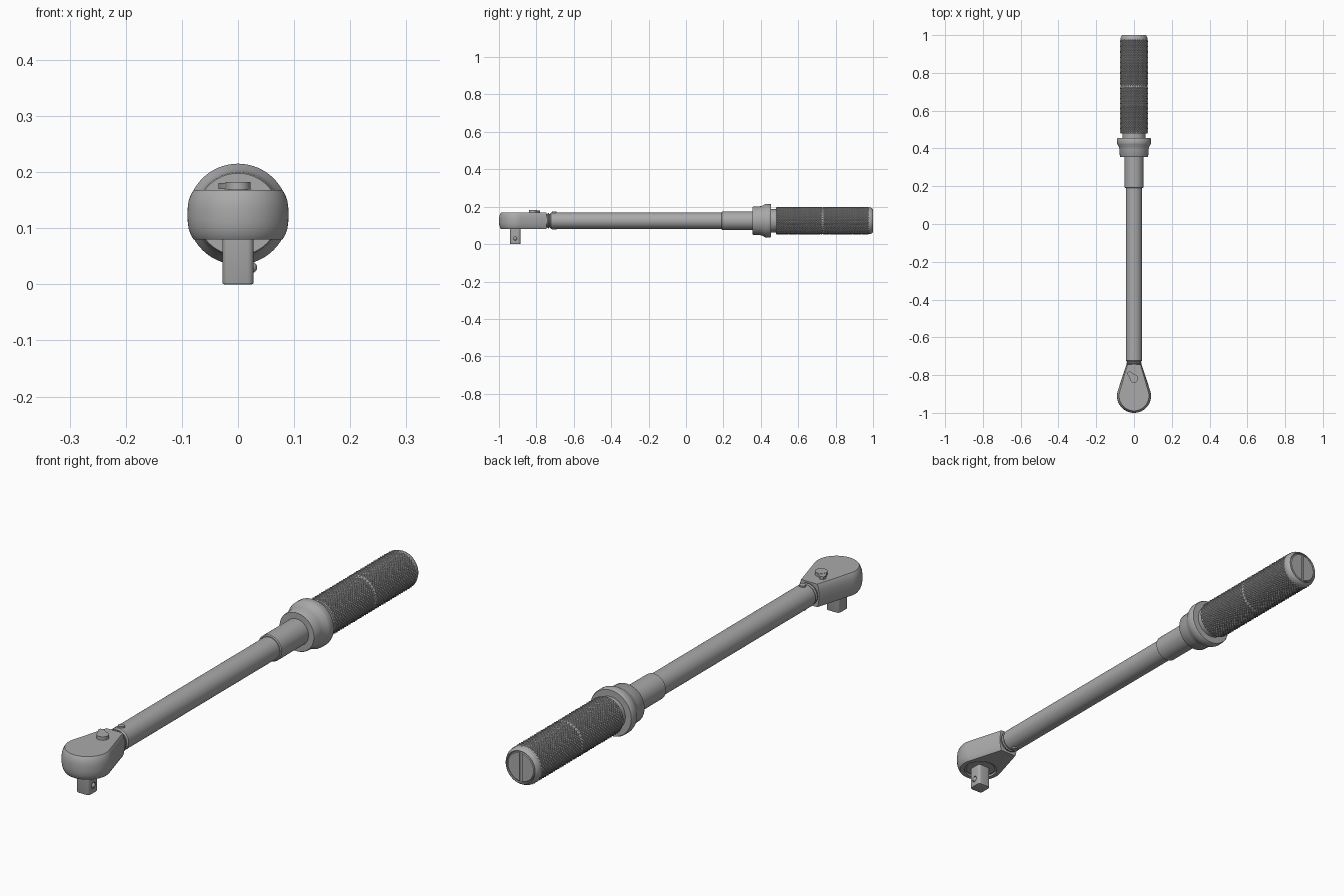
import bpy, bmesh
from math import sin, cos, pi, atan2, acos, hypot, radians
from mathutils import Matrix, Vector

default = bpy.data.objects.get("Cube")
if default:
    bpy.data.objects.remove(default)

steel = bpy.data.materials.new("brushed_steel_grey")
GREY = (0.40, 0.40, 0.40, 1)
steel.diffuse_color = GREY
steel.use_nodes = True
steel.node_tree.nodes["Principled BSDF"].inputs["Base Color"].default_value = GREY

AXIS = 0.125          # height of the long axis
HEAD_Y = -0.91        # centre of the ratchet head


def finish(name, bm, angle=35):
    bmesh.ops.recalc_face_normals(bm, faces=bm.faces)
    mesh = bpy.data.meshes.new(name)
    bm.to_mesh(mesh)
    bm.free()
    obj = bpy.data.objects.new(name, mesh)
    bpy.context.collection.objects.link(obj)
    mesh.materials.append(steel)
    if angle:
        smooth(obj, angle)
    return obj


def activate(obj):
    bpy.ops.object.select_all(action='DESELECT')
    obj.select_set(True)
    bpy.context.view_layer.objects.active = obj


def smooth(obj, angle=35):
    activate(obj)
    bpy.ops.object.shade_smooth_by_angle(angle=radians(angle))


def loft(bm, rings, caps=True):
    rows = [[bm.verts.new(p) for p in ring] for ring in rings]
    n = len(rows[0])
    for a, b in zip(rows, rows[1:]):
        for i in range(n):
            k = (i + 1) % n
            bm.faces.new((a[i], a[k], b[k], b[i]))
    if caps:
        bm.faces.new(rows[0])
        bm.faces.new(rows[-1])
    return rows


def lathe(name, profile, n=64):
    """Turn (y, radius) pairs about the long axis."""
    bm = bmesh.new()
    loft(bm, [[(r * cos(2 * pi * i / n), y, AXIS + r * sin(2 * pi * i / n))
               for i in range(n)] for y, r in profile])
    return finish(name, bm)


def cylinder(name, centre, r, depth, r2=None, axis='Z', n=32):
    bm = bmesh.new()
    turn = {'Z': Matrix(), 'X': Matrix.Rotation(pi / 2, 4, 'Y')}[axis]
    bmesh.ops.create_cone(bm, cap_ends=True, segments=n, radius1=r,
                          radius2=r if r2 is None else r2, depth=depth,
                          matrix=Matrix.Translation(centre) @ turn)
    return finish(name, bm)


def box(name, centre, size, bevel=0.0, angle=35):
    bm = bmesh.new()
    bmesh.ops.create_cube(bm, size=1, matrix=Matrix.Translation(centre)
                          @ Matrix.Diagonal((*size, 1)))
    if bevel:
        bmesh.ops.bevel(bm, geom=bm.edges[:], offset=bevel, segments=3,
                        profile=0.5, affect='EDGES')
    return finish(name, bm, angle)


def cut(obj, cutter):
    mod = obj.modifiers.new("cut", 'BOOLEAN')
    mod.object = cutter
    mod.operation = 'DIFFERENCE'
    mod.solver = 'EXACT'
    activate(obj)
    bpy.ops.object.modifier_apply(modifier=mod.name)
    bpy.data.objects.remove(cutter)
    smooth(obj)


# Ratchet head: teardrop outline, barrel-shaped sides
def teardrop(z, inset):
    r, half, back = 0.09 - inset, 0.041 - inset * 0.6, 0.165
    start = atan2(back, half) - acos(r / hypot(back, half))
    sweep = pi + 2 * start
    pts = [(half, back)]
    pts += [(r * cos(start - sweep * i / 48), r * sin(start - sweep * i / 48))
            for i in range(49)]
    pts.append((-half, back))
    return [(x, HEAD_Y + y, z) for x, y in pts]


bm = bmesh.new()
half_h = 0.044
levels = [-1, -0.93, -0.8, -0.55, -0.25, 0, 0.25, 0.55, 0.8, 0.93, 1]
loft(bm, [teardrop(AXIS - 0.001 + t * half_h, 0.011 * abs(t) ** 3) for t in levels])
head = finish("ratchet_head", bm)
cut(head, cylinder("underside_recess", (0, HEAD_Y, 0.08), 0.062, 0.016, n=48))
cylinder("underside_plate", (0, HEAD_Y, 0.091), 0.054, 0.014, n=48)

# Square drive with detent ball
bm = bmesh.new()
bmesh.ops.create_cube(bm, size=1, matrix=Matrix.Translation((0, HEAD_Y - 0.003, 0.05))
                      @ Matrix.Diagonal((0.056, 0.056, 0.10, 1)))
upright = [e for e in bm.edges if abs(e.verts[0].co.z - e.verts[1].co.z) > 0.05]
bmesh.ops.bevel(bm, geom=upright, offset=0.011, segments=4, profile=0.5, affect='EDGES')
bottom = [e for e in bm.edges if all(v.co.z < 0.001 for v in e.verts)]
bmesh.ops.bevel(bm, geom=bottom, offset=0.003, segments=2, profile=0.5, affect='EDGES')
drive = finish("square_drive", bm)
cut(drive, cylinder("ball_socket", (0.028, HEAD_Y - 0.003, 0.03), 0.012, 0.008, axis='X'))
bm = bmesh.new()
bmesh.ops.create_uvsphere(bm, u_segments=20, v_segments=12, radius=0.010,
                          matrix=Matrix.Translation((0.024, HEAD_Y - 0.003, 0.03)))
finish("detent_ball", bm)

# Reversing lever on top of the head
PIVOT = Vector((0, -0.818, 0))
cylinder("lever_stem", PIVOT + Vector((0, 0, 0.168)), 0.017, 0.02)
cylinder("lever_disc", PIVOT + Vector((0, 0, 0.1755)), 0.022, 0.013)
bm = bmesh.new()
arm = [(-0.020, -0.004), (-0.035, 0.022), (-0.034, 0.034), (-0.022, 0.038),
       (-0.008, 0.028), (0.012, 0.016)]
loft(bm, [[(x, PIVOT.y + y, z) for x, y in arm] for z in (0.170, 0.181)])
finish("lever_arm", bm)

# Neck, hinge pin and long tube
lathe("neck", [(-0.76, 0.036), (-0.72, 0.036)])
lathe("neck_ring", [(-0.741, 0.037), (-0.738, 0.041), (-0.734, 0.041), (-0.731, 0.037)])
lathe("main_tube", [(-0.727, 0.038), (-0.722, 0.043), (0.22, 0.043)])
cylinder("hinge_pin", (0, -0.705, AXIS), 0.012, 0.096)

# Scale sleeve, locking collar and handle neck
lathe("scale_sleeve", [(0.19, 0.046), (0.193, 0.050), (0.37, 0.050)])
lathe("locking_collar", [(0.355, 0.073), (0.358, 0.075), (0.395, 0.077), (0.408, 0.080),
                         (0.422, 0.088), (0.428, 0.090), (0.450, 0.090), (0.455, 0.087),
                         (0.455, 0.060)])
lathe("handle_neck", [(0.45, 0.062), (0.49, 0.062)])

# Knurled grip: checkerboard of high and low points, split into small pyramids
N, ROWS, START, END = 72, 76, 0.48, 0.98
bm = bmesh.new()
rings = []
for j in range(ROWS + 1):
    y = START + (END - START) * j / ROWS
    ring = []
    for i in range(N):
        flat = j in (0, ROWS, ROWS // 2)          # plain ends and middle groove
        r = 0.071 if flat or (i + j) % 2 else 0.0738
        a = 2 * pi * i / N
        ring.append((r * cos(a), y, AXIS + r * sin(a)))
    rings.append(ring)
rows = [[bm.verts.new(p) for p in ring] for ring in rings]
for j in range(ROWS):
    for i in range(N):
        k = (i + 1) % N
        a, b, c, d = rows[j][i], rows[j][k], rows[j + 1][k], rows[j + 1][i]
        tris = ((a, b, d), (b, c, d)) if (i + j) % 2 == 0 else ((a, b, c), (a, c, d))
        for t in tris:
            bm.faces.new(t)
bm.faces.new(rows[0])
bm.faces.new(rows[-1])
finish("knurled_grip", bm, angle=0)

# End rim and slotted end cap
lathe("end_rim", [(0.975, 0.071), (0.986, 0.071), (0.996, 0.066), (1.0, 0.062),
                  (1.0, 0.060), (0.995, 0.059)])
cap = lathe("end_cap", [(0.97, 0.057), (0.996, 0.057), (0.999, 0.054)])
cut(cap, box("cap_slot", (0, 1.0, AXIS), (0.010, 0.024, 0.13), angle=0))
# Floor of the slot, closing the rim behind the cap
lathe("slot_floor", [(0.972, 0.060), (0.986, 0.060)])
